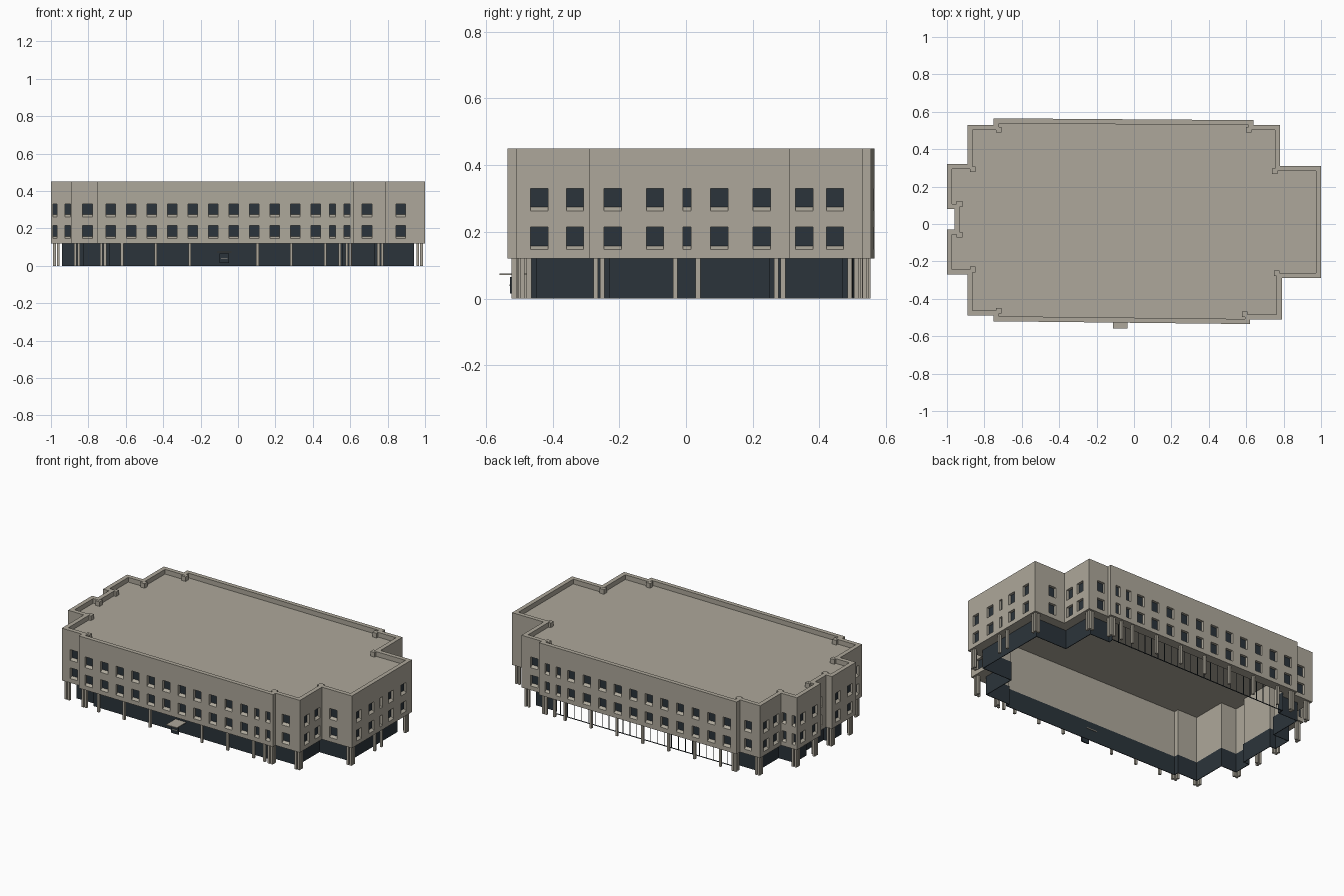
import bpy, bmesh
from mathutils import Vector

if "Cube" in bpy.data.objects:
    bpy.data.objects.remove(bpy.data.objects["Cube"], do_unlink=True)


def material(name, rgb):
    m = bpy.data.materials.new(name)
    m.use_nodes = True
    m.diffuse_color = (*rgb, 1)
    bsdf = m.node_tree.nodes["Principled BSDF"]
    bsdf.inputs["Base Color"].default_value = (*rgb, 1)
    bsdf.inputs["Roughness"].default_value = 0.8
    return m


STONE = material("warm grey stone", (0.42, 0.39, 0.325))
GLASS = material("dark blue glass", (0.024, 0.034, 0.043))

# Floor plan, counter-clockwise from the south-west corner
PLAN = [Vector(p) for p in (
    (-1, -.27), (-.89, -.27), (-.89, -.49), (-.75, -.49), (-.75, -.52),
    (.62, -.535), (.62, -.51), (.79, -.51), (.79, -.29), (1, -.29),
    (1, .31), (.78, .31), (.78, .53), (.64, .53), (.64, .555),
    (-.75, .565), (-.75, .53), (-.89, .53), (-.89, .32), (-1, .32),
    (-1, .08), (-.96, .08), (-.96, -.03), (-1, -.03))]
N = len(PLAN)
BACK = 14                      # index of the long rear side
SOFFIT, DECK, TOP = .12, .42, .45


def inward(i):
    d = (PLAN[(i + 1) % N] - PLAN[i]).normalized()
    return Vector((-d.y, d.x))


def offset(dist):
    """Plan moved inward by a distance, with mitred corners."""
    out = []
    for i, p in enumerate(PLAN):
        a, b = inward(i - 1 if i else N - 1), inward(i)
        out.append(p + (a + b) * (dist / (1 + a.dot(b))))
    return out


def convex(i):
    a, b = inward((i - 1) % N), inward(i)
    return a.x * b.y - a.y * b.x > 0


def face(bm, pts, mat=0):
    f = bm.faces.new([bm.verts.new(p) for p in pts])
    f.material_index = mat


def loft(bm, loops, skip=()):
    """Join successive (plan, height) loops with quads."""
    for (pa, za), (pb, zb) in zip(loops, loops[1:]):
        for i in range(N):
            if i not in skip:
                j = (i + 1) % N
                face(bm, [(*pa[i], za), (*pa[j], za), (*pb[j], zb), (*pb[i], zb)])


def box(bm, centre, size):
    made = bmesh.ops.create_cube(bm, size=1)["verts"]
    for v in made:
        v.co = Vector(c + s * q for c, s, q in zip(centre, size, v.co))


def finish(name, bm, *mats):
    bmesh.ops.remove_doubles(bm, verts=bm.verts, dist=1e-5)
    me = bpy.data.meshes.new(name)
    bm.to_mesh(me)
    bm.free()
    for m in mats:
        me.materials.append(m)
    ob = bpy.data.objects.new(name, me)
    bpy.context.collection.objects.link(ob)
    return ob


# Window centres and widths; each side takes those that fall on it
W = .052
X_WINDOWS = [(-.978, .022), (-.91, .028), (-.805, W)]
X_WINDOWS += [(-.68 + .1095 * k, W) for k in range(11)]
X_WINDOWS += [(.505, .032), (.583, .032), (.69, W), (.87, W)]
EAST = [(-.44, W), (-.333, W), (-.22, W), (-.093, W), (.003, .024),
        (.1, W), (.227, W), (.355, W), (.447, W)]
WEST = [(-.43, W), (-.335, W), (-.21, W), (-.09, W), (.025, .03),
        (.14, W), (.26, W), (.37, W), (.47, W)]
# Sill foot, pane foot and pane head of both storeys
ROWS = [(.147, .158, .215), (.262, .274, .33)]
DEPTH = .016


def wall_side(bm, i):
    """One upper wall with sloped sills and recessed panes."""
    a, b = PLAN[i], PLAN[(i + 1) % N]
    n = inward(i)
    axis = 0 if abs(n.y) > abs(n.x) else 1
    span = b[axis] - a[axis]
    source = X_WINDOWS if axis == 0 else (EAST if a.x > 0 else WEST)

    def P(t, z, k=0):
        return (*(a.lerp(b, t) + n * k), z)

    def panel(t0, t1, z0, z1):
        face(bm, [P(t0, z0), P(t1, z0), P(t1, z1), P(t0, z1)])

    spots = []
    if abs(span) > .1:
        for c, w in source:
            t, h = (c - a[axis]) / span, w / abs(span) / 2
            if t - h > 0 and t + h < 1:
                spots.append((t - h, t + h))
    last = 0
    for t0, t1 in sorted(spots):
        panel(last, t0, SOFFIT, TOP)
        z = SOFFIT
        for s, g, h in ROWS:
            panel(t0, t1, z, s)
            d = DEPTH
            face(bm, [P(t0, s), P(t1, s), P(t1, g, d), P(t0, g, d)])
            face(bm, [P(t0, g, d), P(t1, g, d), P(t1, h, d), P(t0, h, d)], 1)
            face(bm, [P(t0, h, d), P(t1, h, d), P(t1, h), P(t0, h)])
            face(bm, [P(t0, s), P(t0, g, d), P(t0, h, d), P(t0, h)])
            face(bm, [P(t1, h), P(t1, h, d), P(t1, g, d), P(t1, s)])
            z = h
        panel(t0, t1, z, TOP)
        last = t1
    panel(last, 1, SOFFIT, TOP)


# Upper storeys: facade, soffit, hollow inside, parapet and roof deck
glass_line, parapet_line = offset(.06), offset(.027)
bm = bmesh.new()
for i in range(N):
    wall_side(bm, i)
loft(bm, [(glass_line, DECK), (glass_line, SOFFIT), (PLAN, SOFFIT)])
loft(bm, [(PLAN, TOP), (parapet_line, TOP), (parapet_line, DECK)])
face(bm, [(*p, DECK) for p in parapet_line])
finish("upper_storeys", bm, STONE, GLASS)

# Thickened parapet piers at the inner corners
bm = bmesh.new()
for i in range(N):
    if not convex(i):
        p = offset(.027)[i]
        box(bm, (*p, (DECK + TOP) / 2 - .001), (.03, .03, TOP - DECK))
finish("parapet_piers", bm, STONE)

# Ground floor glazing, open along the rear side
bm = bmesh.new()
thin = offset(.064)
loft(bm, [(thin, SOFFIT), (thin, 0), (glass_line, 0), (glass_line, SOFFIT)], skip=(BACK,))
finish("ground_floor_glazing", bm, GLASS)

# Rear mullions and bottom rail
bm = bmesh.new()
a, b = glass_line[BACK], glass_line[BACK + 1]
for k in range(27):
    box(bm, (*a.lerp(b, k / 26), SOFFIT / 2), (.003, .003, SOFFIT))
box(bm, (*a.lerp(b, .5), .002), (abs(b.x - a.x), .004, .004))
finish("rear_mullions", bm, GLASS)

# Columns: L-shaped clusters at outer corners, single ones along the sides
bm = bmesh.new()
size = (.014, .014, SOFFIT)
corner = offset(.019)
for i in range(N):
    if convex(i):
        into = (-inward((i - 1) % N) + inward(i)) * .5
        u, v = inward((i - 1) % N) * .02, inward(i) * .02
        for shift in (Vector((0, 0)), u, v):
            box(bm, (*(corner[i] + shift), SOFFIT / 2), size)
for k in range(7):
    x = -.62 + .181 * k
    if k != 3:
        box(bm, (x, -.508, SOFFIT / 2), size)
    box(bm, (x, .541, SOFFIT / 2), size)
for y in (-.032, .036):
    box(bm, (.979, y, SOFFIT / 2), size)
for y in (-.512, .535):
    box(bm, (.545, y, SOFFIT / 2), size)
finish("columns", bm, STONE)

# Entrance canopy and door
bm = bmesh.new()
box(bm, (-.073, -.51, .073), (.076, .1, .005))
box(bm, (-.073, -.528, .04), (.036, .004, .004))
finish("entrance_canopy", bm, STONE)
bm = bmesh.new()
box(bm, (-.073, -.524, .04), (.05, .008, .05))
finish("entrance_panel", bm, GLASS)
